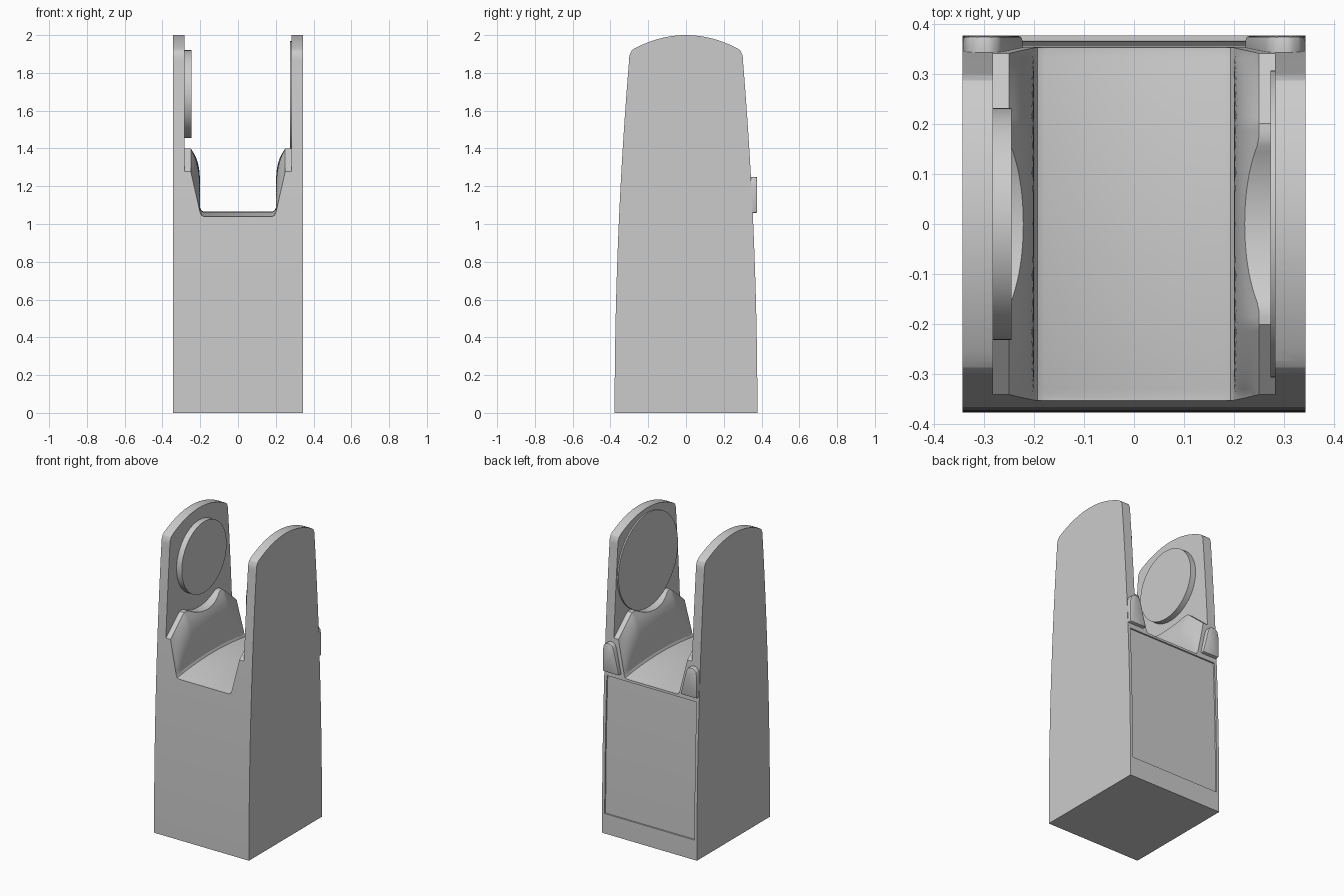
import bpy, bmesh, math
from mathutils import Matrix

if "Cube" in bpy.data.objects:
    bpy.data.objects.remove(bpy.data.objects["Cube"])

grey = bpy.data.materials.new("plain_grey")
grey.use_nodes = True
grey.diffuse_color = (0.6, 0.6, 0.6, 1)
grey.node_tree.nodes["Principled BSDF"].inputs["Base Color"].default_value = (0.6, 0.6, 0.6, 1)

HALF_X = 0.344     # half width of the body
INNER_X = 0.283    # inner face of the side walls
DISC_Z = 1.66      # centre of the round seat
DIP_R = 0.308


def finish(name, bm):
    bmesh.ops.recalc_face_normals(bm, faces=bm.faces)
    mesh = bpy.data.meshes.new(name)
    bm.to_mesh(mesh)
    bm.free()
    mesh.materials.append(grey)
    obj = bpy.data.objects.new(name, mesh)
    bpy.context.collection.objects.link(obj)
    return obj


def loft(name, sections, triangulate=False):
    """Skin a row of closed sections and cap both ends."""
    bm = bmesh.new()
    rings = [[bm.verts.new(p) for p in s] for s in sections]
    n = len(rings[0])
    for a, b in zip(rings, rings[1:]):
        for i in range(n):
            j = (i + 1) % n
            bm.faces.new((a[i], a[j], b[j], b[i]))
    bm.faces.new(rings[0])
    bm.faces.new(rings[-1])
    if triangulate:
        bmesh.ops.triangulate(bm, faces=bm.faces)
    return finish(name, bm)


def activate(obj):
    bpy.ops.object.select_all(action='DESELECT')
    obj.select_set(True)
    bpy.context.view_layer.objects.active = obj


def smooth(obj):
    activate(obj)
    bpy.ops.object.shade_smooth_by_angle(angle=math.radians(25))


def cut(obj, cutter):
    cutter.hide_render = True
    mod = obj.modifiers.new("cut", 'BOOLEAN')
    mod.operation, mod.solver, mod.object = 'DIFFERENCE', 'EXACT', cutter
    activate(obj)
    bpy.ops.object.modifier_apply(modifier=mod.name)
    bpy.data.objects.remove(cutter)


def half_depth(z):
    return 0.378 - 0.022 * z * z


# Body: tapered side profile with a domed top, extruded across x
side = [(half_depth(1.86 * i / 24), 1.86 * i / 24) for i in range(25)]
side += [(0.301, 1.88), (0.297, 1.9), (0.288, 1.918), (0.275, 1.928)]
side += [(y, 2 - 0.95 * y * y) for y in (0.275 * (1 - i / 12) for i in range(1, 12))]
profile = side + [(0, 2)] + [(-y, z) for y, z in reversed(side)]
body = loft("body", [[(x, y, z) for y, z in profile] for x in (-HALF_X, HALF_X)])


# Channel between the walls: flared cradle sides, sloped rail ends, round dips
def channel_section(y):
    t = min(abs(y), 0.345)
    floor = 1.04 + 0.025 * (1 - (t / 0.345) ** 2)
    rail = 1.4 - 0.125 * max(0, (t - 0.2) / 0.145)
    top = rail
    if t < DIP_R:
        top = min(rail, DISC_Z - math.sqrt(DIP_R ** 2 - t * t))
    power = 1 + 4 * (1 - (t / 0.345) ** 2)
    half = [(0.18, floor), (0.193, floor + 0.006)]
    low = floor + 0.02
    for i in range(13):
        z = low + (top - low) * i / 12
        half.append((0.2 + 0.05 * ((z - low) / (rail - low)) ** power, z))
    half += [(INNER_X, top), (INNER_X, 2.2)]
    pts = half + [(-x, z) for x, z in reversed(half)]
    return [(x, y, z) for x, z in pts]


stations = [-0.5] + [-0.345 + 0.69 * i / 48 for i in range(49)] + [0.5]
cut(body, loft("channel_cutter", [channel_section(y) for y in stations], True))

# Shallow panel recess on the back, following the curved face
strip = [0.13 + 0.895 * i / 10 for i in range(11)]
recess = [(half_depth(z) - 0.01, z) for z in strip] + [(0.5, strip[-1]), (0.5, strip[0])]
cut(body, loft("panel_cutter", [[(x, y, z) for y, z in recess] for x in (-0.325, 0.325)]))
smooth(body)


# Round discs on the inner faces of the walls
def disc(name, x0, x1, radius, z):
    bm = bmesh.new()
    place = Matrix.Translation(((x0 + x1) / 2, 0, z)) @ Matrix.Rotation(math.pi / 2, 4, 'Y')
    bmesh.ops.create_cone(bm, cap_ends=True, segments=72, radius1=radius, radius2=radius,
                          depth=abs(x1 - x0), matrix=place)
    smooth(finish(name, bm))


disc("right_raised_disc", -0.3, -0.245, 0.232, 1.688)
disc("left_thin_disc", 0.274, 0.3, DIP_R, DISC_Z)

# Rounded tabs on the back, one beside each end of the channel
outline = [(0.222, 1.058), (0.342, 1.058), (0.342, 1.2), (0.335, 1.232),
           (0.315, 1.25), (0.285, 1.25), (0.268, 1.235), (0.257, 1.2)]
for name, s in (("left_back_tab", 1), ("right_back_tab", -1)):
    tab = loft(name, [[(s * x, y, z) for x, z in outline] for y in (0.32, 0.377)])
    bevel = tab.modifiers.new("soft_edges", 'BEVEL')
    bevel.width, bevel.segments = 0.008, 2
    activate(tab)
    bpy.ops.object.modifier_apply(modifier=bevel.name)
    smooth(tab)
